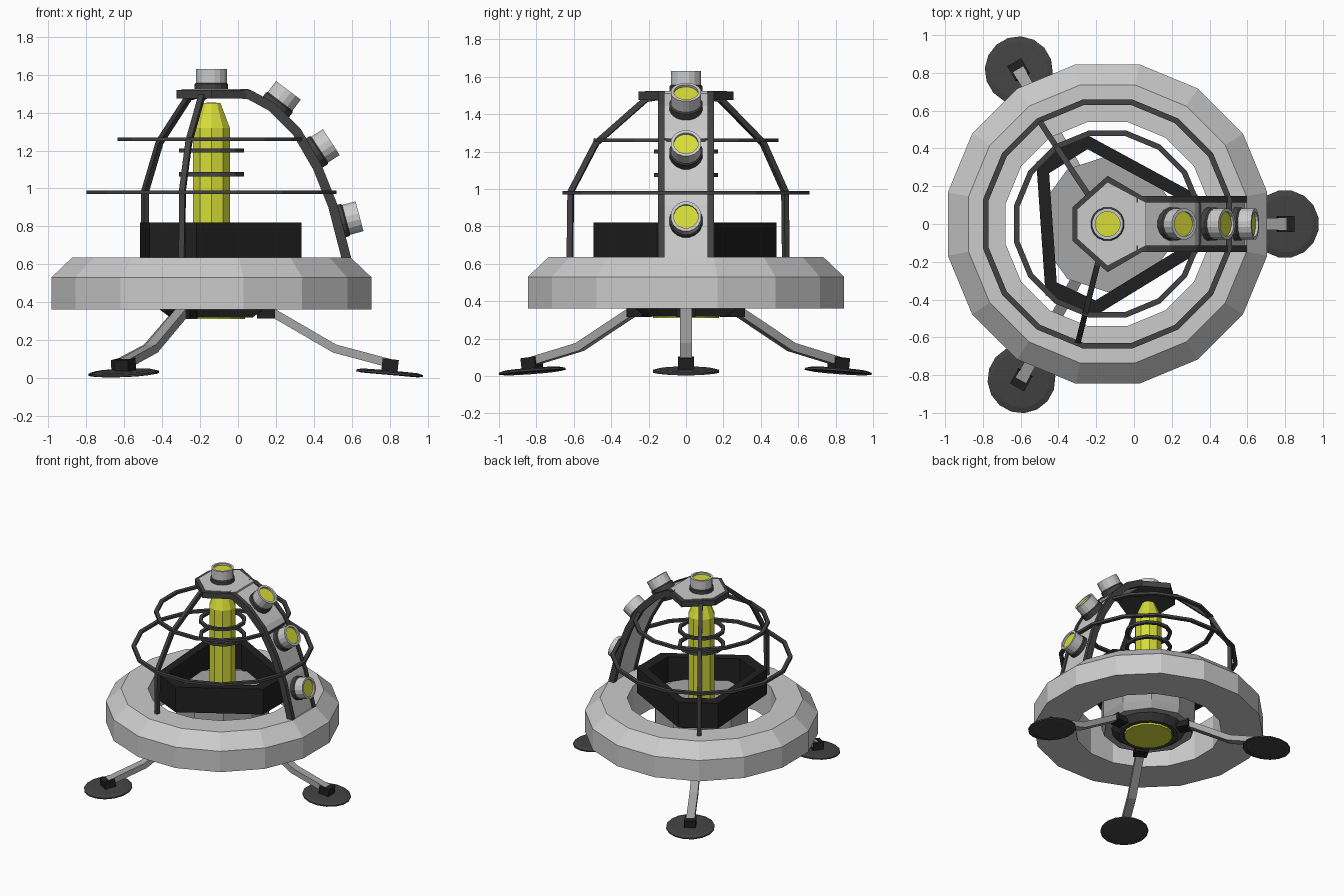
import bpy, bmesh
from math import sin, cos, pi, radians
from mathutils import Matrix, Vector

if "Cube" in bpy.data.objects:
    bpy.data.objects.remove(bpy.data.objects["Cube"])

CX = -0.14  # x of the craft's main axis


def mat(name, rgb):
    m = bpy.data.materials.new(name)
    m.diffuse_color = (*rgb, 1)
    m.use_nodes = True
    m.node_tree.nodes["Principled BSDF"].inputs["Base Color"].default_value = m.diffuse_color
    return m


DARK = mat("dark_metal", (0.055, 0.055, 0.055))
BLACK = mat("black_metal", (0.014, 0.014, 0.014))
YELLOW = mat("yellow_glow", (0.68, 0.72, 0.04))
MID = mat("grey_metal", (0.38, 0.38, 0.38))


def finish(name, bm, material, mx=None):
    bmesh.ops.remove_doubles(bm, verts=bm.verts, dist=1e-5)
    bmesh.ops.recalc_face_normals(bm, faces=bm.faces)
    me = bpy.data.meshes.new(name)
    bm.to_mesh(me)
    bm.free()
    ob = bpy.data.objects.new(name, me)
    bpy.context.collection.objects.link(ob)
    if material:
        me.materials.append(material)
    ob.matrix_world = mx if mx else Matrix.Translation((CX, 0, 0))
    return ob


def lathe(name, profile, n, material=None, mx=None):
    """Revolve a closed (radius, z) loop with n flat sides."""
    bm = bmesh.new()
    rows = [[bm.verts.new((r * cos((i + .5) * 2 * pi / n), r * sin((i + .5) * 2 * pi / n), z))
             for r, z in profile] for i in range(n)]
    k = len(profile)
    for i in range(n):
        a, b = rows[i], rows[(i + 1) % n]
        for j in range(k):
            j2 = (j + 1) % k
            if profile[j][0] == 0 and profile[j2][0] == 0:
                continue
            if profile[j][0] == 0:
                bm.faces.new((a[j], b[j2], a[j2]))
            elif profile[j2][0] == 0:
                bm.faces.new((a[j], b[j], a[j2]))
            else:
                bm.faces.new((a[j], b[j], b[j2], a[j2]))
    return finish(name, bm, material, mx)


def hoop(name, r, z, w, t, n):
    lathe(name, [(r - w, z - t), (r, z - t), (r, z + t), (r - w, z + t)], n, DARK)


def sweep(name, path, w, t, angle=0, side=0, material=None):
    """Rectangular bar along a (radius, z) path, turned about the main axis."""
    bm = bmesh.new()
    pts = [Vector(p) for p in path]
    rows = []
    for i, p in enumerate(pts):
        d0 = (p - pts[i - 1]).normalized() if i else None
        d1 = (pts[i + 1] - p).normalized() if i < len(pts) - 1 else None
        d0, d1 = d0 or d1, d1 or d0
        tan = (d0 + d1).normalized()
        nrm = Vector((-tan.y, tan.x)) * (t / 2 / max(.5, tan.dot(d0)))
        a, b = p + nrm, p - nrm
        rows.append([bm.verts.new(v) for v in (
            (a.x, side - w / 2, a.y), (a.x, side + w / 2, a.y),
            (b.x, side + w / 2, b.y), (b.x, side - w / 2, b.y))])
    for a, b in zip(rows, rows[1:]):
        for j in range(4):
            bm.faces.new((a[j], a[(j + 1) % 4], b[(j + 1) % 4], b[j]))
    bm.faces.new(rows[0])
    bm.faces.new(rows[-1])
    mx = Matrix.Translation((CX, 0, 0)) @ Matrix.Rotation(radians(angle), 4, 'Z')
    return finish(name, bm, material, mx)


def prism(name, poly, z0, z1, material=None, hole=0):
    """Extruded polygon, optionally with a scaled copy of itself cut out."""
    bm = bmesh.new()
    n = len(poly)
    loops = [[bm.verts.new((x * s, y * s, z)) for x, y in poly]
             for s, z in ((1, z0), (1, z1), (hole or 1, z1), (hole or 1, z0))]
    if not hole:
        loops = loops[:2]
        bm.faces.new(loops[0])
        bm.faces.new(loops[1])
    pairs = list(zip(loops, loops[1:])) + ([(loops[-1], loops[0])] if hole else [])
    for a, b in pairs:
        for i in range(n):
            bm.faces.new((a[i], a[(i + 1) % n], b[(i + 1) % n], b[i]))
    return finish(name, bm, material)


def polar(r, deg):
    return r * cos(radians(deg)), r * sin(radians(deg))


# Main hull ring, core drum and glowing thruster beneath
lathe("hull_ring", [(.862, .36), (.862, .53), (.75, .635), (.55, .635), (.55, .36)], 16)
lathe("core_drum", [(0, .36), (.34, .36), (.36, .42), (.36, .64), (0, .64)], 10, MID)
lathe("thruster_collar", [(0, .37), (.29, .37), (.22, .318), (.19, .318), (.19, .33), (0, .33)], 16, DARK)
lathe("thruster_glow", [(0, .335), (.18, .335), (.18, .31), (0, .31)], 16, YELLOW)

# Truncated triangle frame around the cockpit well
corners = [polar(.5, a) for a in (-18, 18, 105, 139, 229, 261)]
prism("triangle_frame", corners, .615, .82, BLACK, .82)

# Central glowing rod with hoops
lathe("glow_rod", [(0, .62), (.102, .62), (.102, 1.32), (.05, 1.45), (0, 1.455)], 10, YELLOW)
for i, z in enumerate((1.075, 1.20)):
    hoop(f"rod_hoop_{i}", .177, z, .025, .011, 12)
hoop("upper_cage_hoop", .505, 1.26, .03, .01, 16)
hoop("lower_cage_hoop", .672, .98, .03, .01, 16)

# Rear cage struts
for i, a in enumerate((123.5, 256)):
    sweep(f"cage_strut_{i}", [(.15, 1.49), (.22, 1.48), (.495, 1.245), (.635, .985), (.64, .62)],
          .03, .03, a, material=DARK)

# Lamp arch: grey strip between dark rails
arch = [(.15, 1.5), (.20, 1.495), (.32, 1.43), (.45, 1.30), (.56, 1.11), (.64, .91), (.715, .62)]
sweep("arch_strip", arch, .23, .03)
for s in (-1, 1):
    sweep(f"arch_rail_{s}", arch, .035, .05, 0, s * .132, DARK)

# Crown plate
crown = [(.18, -.15), (.18, .15), (0, .255), (-.185, .09), (-.185, -.09), (0, -.255)]
prism("crown_rim", crown, 1.475, 1.52, DARK)
prism("crown_plate", [(x * .86 if x < .1 else x + .02, y * (.86 if x < .1 else .76)) for x, y in crown],
      1.5, 1.524)

# Lamps: (x, z, tilt from vertical)
for i, (x, z, tilt) in enumerate([(CX, 1.52, 0), (.2, 1.43, 37), (.4, 1.185, 57), (.535, .825, 75)]):
    mx = Matrix.Translation((x, 0, z)) @ Matrix.Rotation(radians(tilt), 4, 'Y')
    lathe(f"lamp_collar_{i}", [(0, -.02), (.09, -.02), (.09, .03), (.08, .04), (0, .04)], 16, DARK, mx)
    lathe(f"lamp_housing_{i}", [(0, .035), (.083, .035), (.083, .11), (.066, .11), (.066, .09), (0, .09)],
          16, None, mx)
    lathe(f"lamp_lens_{i}", [(0, .08), (.066, .08), (.066, .095), (0, .095)], 16, YELLOW, mx)

# Landing legs with hip block, ankle and tilted foot pad
for i, a in enumerate((0, 120, 241)):
    sweep(f"leg_{i}", [(.28, .37), (.65, .155), (.95, .075)], .062, .045, a, material=MID)
    sweep(f"hip_block_{i}", [(.24, .345), (.335, .345)], .1, .06, a, material=BLACK)
    sweep(f"ankle_{i}", [(.90, .072), (.985, .062)], .085, .065, a, material=BLACK)
    mx = (Matrix.Translation((CX, 0, 0)) @ Matrix.Rotation(radians(a), 4, 'Z')
          @ Matrix.Translation((.94, 0, .026)) @ Matrix.Rotation(radians(5), 4, 'Y'))
    lathe(f"foot_pad_{i}", [(0, -.006), (.15, -.006), (.15, -.01), (.18, -.006), (.18, .004),
                            (.15, .012), (0, .014)], 16, DARK, mx)
